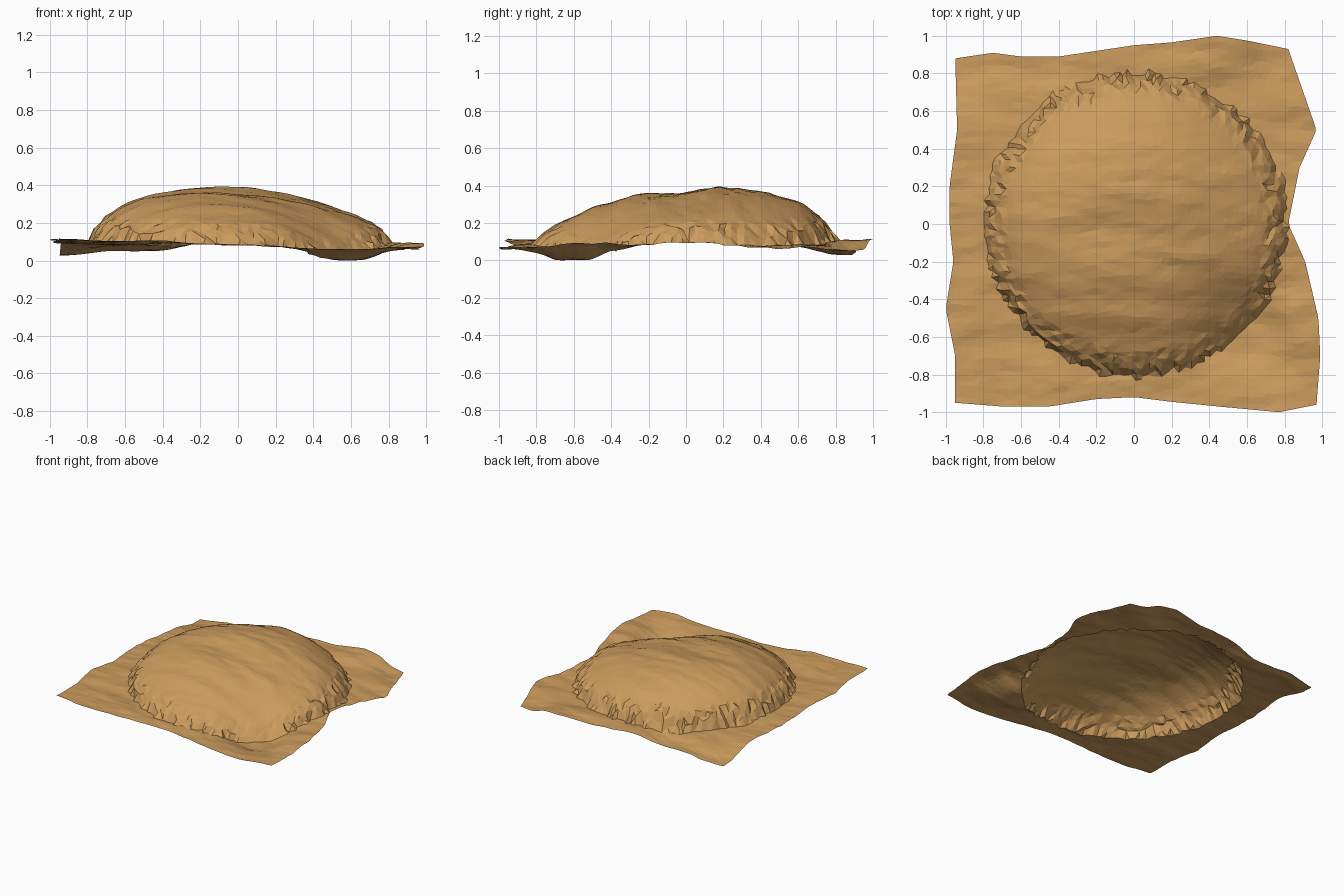
import bpy, bmesh, math, random
from mathutils import Vector, noise

if "Cube" in bpy.data.objects:
    bpy.data.objects.remove(bpy.data.objects["Cube"])

random.seed(4)
N = 60

# Ragged outline of the ground sheet, one polyline per side (x, y)
front = [(-.95, -.95), (-.7, -.97), (-.45, -.97), (-.2, -.93), (0, -.92), (.2, -.945), (.45, -.97), (.77, -1), (.97, -.96)]
back = [(-.95, .88), (-.75, .91), (-.6, .89), (-.4, .89), (-.2, .92), (0, .95), (.2, .965), (.44, 1), (.6, .975), (.82, .93)]
left = [(-.95, -.95), (-.95, -.7), (-1, -.45), (-.96, -.2), (-.98, 0), (-.98, .2), (-.94, .5), (-.95, .88)]
right = [(.97, -.96), (.99, -.7), (.98, -.5), (.91, -.2), (.82, 0), (.88, .3), (.97, .5), (.9, .7), (.82, .93)]

# Ground height samples (x, y, z)
ground = [(-.95, -.95, .12), (-.45, -.97, .11), (0, -.92, .09), (.5, -.97, .07), (.97, -.96, .08),
          (.58, -.59, .005), (.98, -.5, .1), (.82, 0, .1), (.97, .5, .075), (.82, .93, .055),
          (.44, 1, .12), (0, .95, .11), (-.5, .89, .06), (-.95, .88, .035), (-.94, .45, .1),
          (-.98, 0, .11), (-1, -.45, .12), (-.6, -.6, .1), (-.78, 0, .11), (0, -.8, .09),
          (0, .8, .11), (.6, .6, .09), (-.58, .58, .09), (0, 0, .1)]


def along(line, t, axis):
    """Point at fraction t of a side, measured on the given axis."""
    a = line[0][axis]
    v = a + t * (line[-1][axis] - a)
    for p, q in zip(line, line[1:]):
        if v <= q[axis] + 1e-6:
            f = (v - p[axis]) / (q[axis] - p[axis])
            return Vector(p).lerp(Vector(q), f)
    return Vector(line[-1])


def sheet_point(u, v):
    """Blend the four sides into a point inside the sheet."""
    f, b = along(front, u, 0), along(back, u, 0)
    l, r = along(left, v, 1), along(right, v, 1)
    corners = Vector(front[0]).lerp(Vector(front[-1]), u).lerp(
        Vector(back[0]).lerp(Vector(back[-1]), u), v)
    return f.lerp(b, v) + l.lerp(r, u) - corners


def height(x, y):
    total = weight = 0
    for gx, gy, gz in ground:
        w = 1 / ((x - gx) ** 2 + (y - gy) ** 2 + .004) ** 1.5
        total += w * gz
        weight += w
    z = total / weight
    # Low lopsided mound, higher to the back left, with a shallow dip
    r = math.hypot(x - .01, y) / .79 + random.uniform(-.018, .018) * (math.hypot(x, y) > .7)
    if r < 1:
        z += .02 + .265 * (1 - r ** 2.6) ** .72 * (1 - .22 * x + .28 * y)
        z -= .02 * math.exp(-((y + .05) / .13) ** 2 - (x / .5) ** 2)
    # Creases running along x
    z += .011 * noise.noise(Vector((x * 3, y * 9, 0)))
    z += .005 * noise.noise(Vector((x * 9, y * 20, 5)))
    return max(z, 0)


# One open sheet with the mound raised from it
bm = bmesh.new()
rows = []
for j in range(N + 1):
    row = []
    for i in range(N + 1):
        p = sheet_point(i / N, j / N)
        if 0 < i < N and 0 < j < N:
            p += Vector((random.uniform(-.007, .007), random.uniform(-.007, .007)))
        row.append(bm.verts.new((p.x, p.y, height(p.x, p.y))))
    rows.append(row)
for j in range(N):
    for i in range(N):
        bm.faces.new((rows[j][i], rows[j][i + 1], rows[j + 1][i + 1], rows[j + 1][i]))
bmesh.ops.triangulate(bm, faces=bm.faces[:])
low = min(v.co.z for v in bm.verts)
bmesh.ops.translate(bm, verts=bm.verts[:], vec=(0, 0, -low))

mesh = bpy.data.meshes.new("sand_mound")
bm.to_mesh(mesh)
bm.free()
mound = bpy.data.objects.new("sand_mound", mesh)
bpy.context.collection.objects.link(mound)
sand = bpy.data.materials.new("sand")
sand.diffuse_color = (.60, .33, .11, 1)
sand.use_nodes = True
sand.node_tree.nodes["Principled BSDF"].inputs["Base Color"].default_value = sand.diffuse_color
mesh.materials.append(sand)
